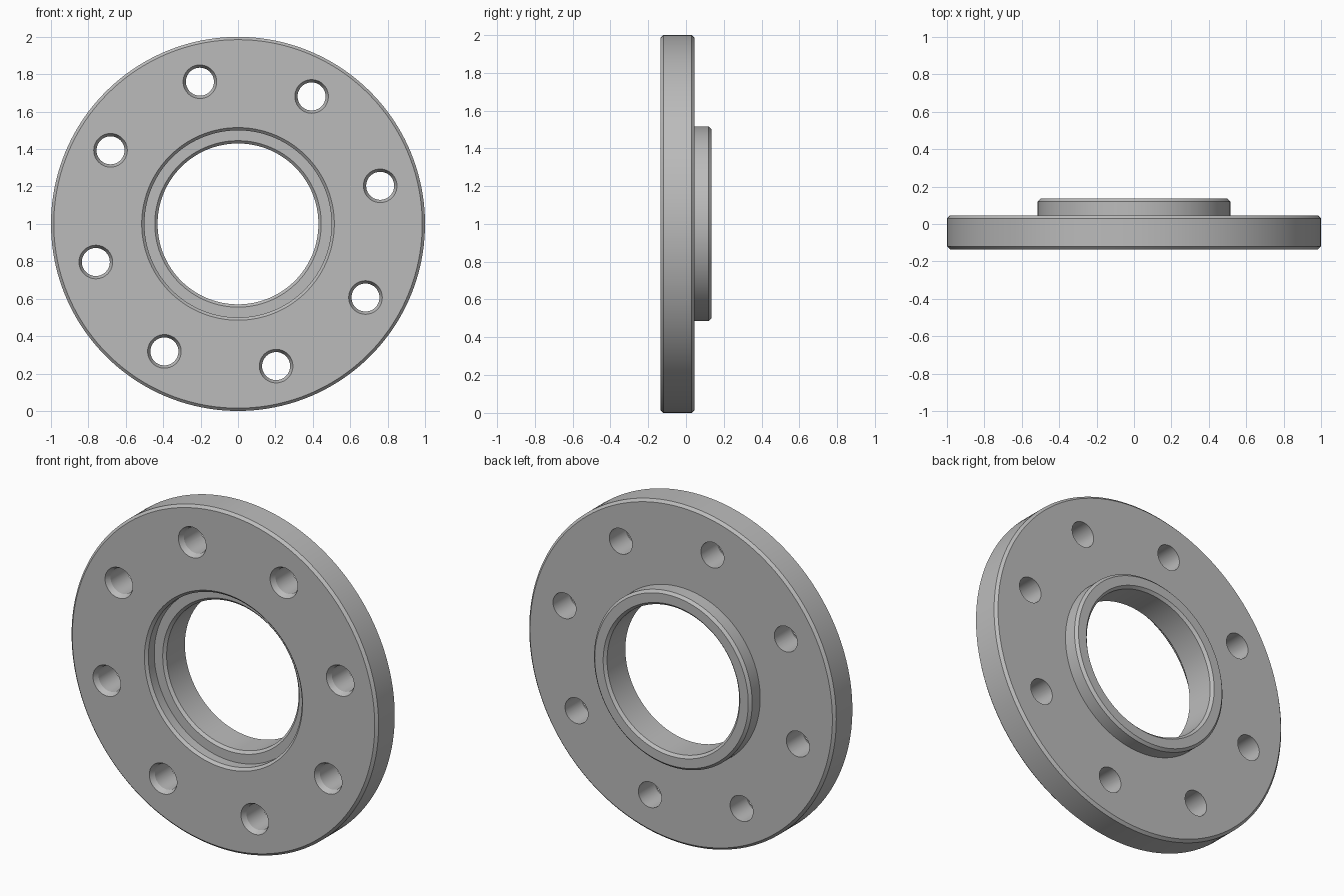
import bpy, bmesh
from math import radians, cos, sin, tau
from mathutils import Vector

old = bpy.data.objects.get("Cube")
if old:
    bpy.data.objects.remove(old, do_unlink=True)

# Single machined-metal colour
steel = bpy.data.materials.new("steel_grey")
steel.use_nodes = True
GREY = (0.5, 0.5, 0.5, 1)
steel.diffuse_color = GREY
steel.node_tree.nodes["Principled BSDF"].inputs["Base Color"].default_value = GREY


def add_lathe(bm, profile, center, steps):
    """Revolve a closed (radius, y) profile about the y axis through center."""
    c = Vector(center)
    verts = [bm.verts.new(c + Vector((r, y, 0))) for r, y in profile]
    edges = [bm.edges.new((a, b)) for a, b in zip(verts, verts[1:] + verts[:1])]
    bmesh.ops.spin(bm, geom=verts + edges, cent=c, axis=(0, 1, 0),
                   angle=tau, steps=steps, use_merge=True)


def finish(bm, name):
    bmesh.ops.remove_doubles(bm, verts=bm.verts, dist=1e-5)
    bmesh.ops.dissolve_degenerate(bm, edges=bm.edges, dist=1e-6)
    bmesh.ops.recalc_face_normals(bm, faces=bm.faces)
    mesh = bpy.data.meshes.new(name)
    bm.to_mesh(mesh)
    bm.free()
    mesh.materials.append(steel)
    obj = bpy.data.objects.new(name, mesh)
    bpy.context.collection.objects.link(obj)
    return obj


# Key dimensions
FRONT, DISC_BACK, HUB_BACK = -0.135, 0.045, 0.135
RIM, HUB, RECESS, BORE = 1.0, 0.515, 0.5, 0.43
SEAT = FRONT + 0.07
C = 0.015

# Disc, hub, recessed seat and bore in one chamfered section
section = [
    (RECESS + C, FRONT), (RIM - C, FRONT), (RIM, FRONT + C),
    (RIM, DISC_BACK - C), (RIM - C, DISC_BACK),
    (HUB, DISC_BACK), (HUB, HUB_BACK - C), (HUB - C, HUB_BACK),
    (BORE + C, HUB_BACK), (BORE, HUB_BACK - C),
    (BORE, SEAT + C), (BORE + C, SEAT),
    (RECESS, SEAT), (RECESS, FRONT + C),
]
bm = bmesh.new()
add_lathe(bm, section, (0, 0, 1), 160)
flange = finish(bm, "flange")

# Eight bolt holes, countersunk on the front
HOLE, SINK, DEPTH, PITCH = 0.075, 0.09, 0.03, 0.787
drill = [(0, FRONT - 0.05), (SINK, FRONT - 0.05), (SINK, FRONT),
         (HOLE, FRONT + DEPTH), (HOLE, DISC_BACK + 0.05), (0, DISC_BACK + 0.05)]
bm = bmesh.new()
for i in range(8):
    a = radians(15 + 45 * i)
    # Open the profile on the axis so the drill is a clean solid
    c = Vector((PITCH * cos(a), 0, 1 + PITCH * sin(a)))
    verts = [bm.verts.new(c + Vector((r, y, 0))) for r, y in drill]
    edges = [bm.edges.new(pair) for pair in zip(verts, verts[1:])]
    bmesh.ops.spin(bm, geom=verts + edges, cent=c, axis=(0, 1, 0),
                   angle=tau, steps=40)
drills = finish(bm, "bolt_hole_cutter")
drills.hide_render = True

cut = flange.modifiers.new("bolt_holes", 'BOOLEAN')
cut.operation = 'DIFFERENCE'
cut.solver = 'EXACT'
cut.object = drills

bpy.ops.object.select_all(action='DESELECT')
flange.select_set(True)
bpy.context.view_layer.objects.active = flange
bpy.ops.object.modifier_apply(modifier=cut.name)
bpy.data.objects.remove(drills, do_unlink=True)

# Smooth the turned surfaces, keep the machined edges crisp
bpy.ops.object.shade_smooth_by_angle(angle=radians(20))
